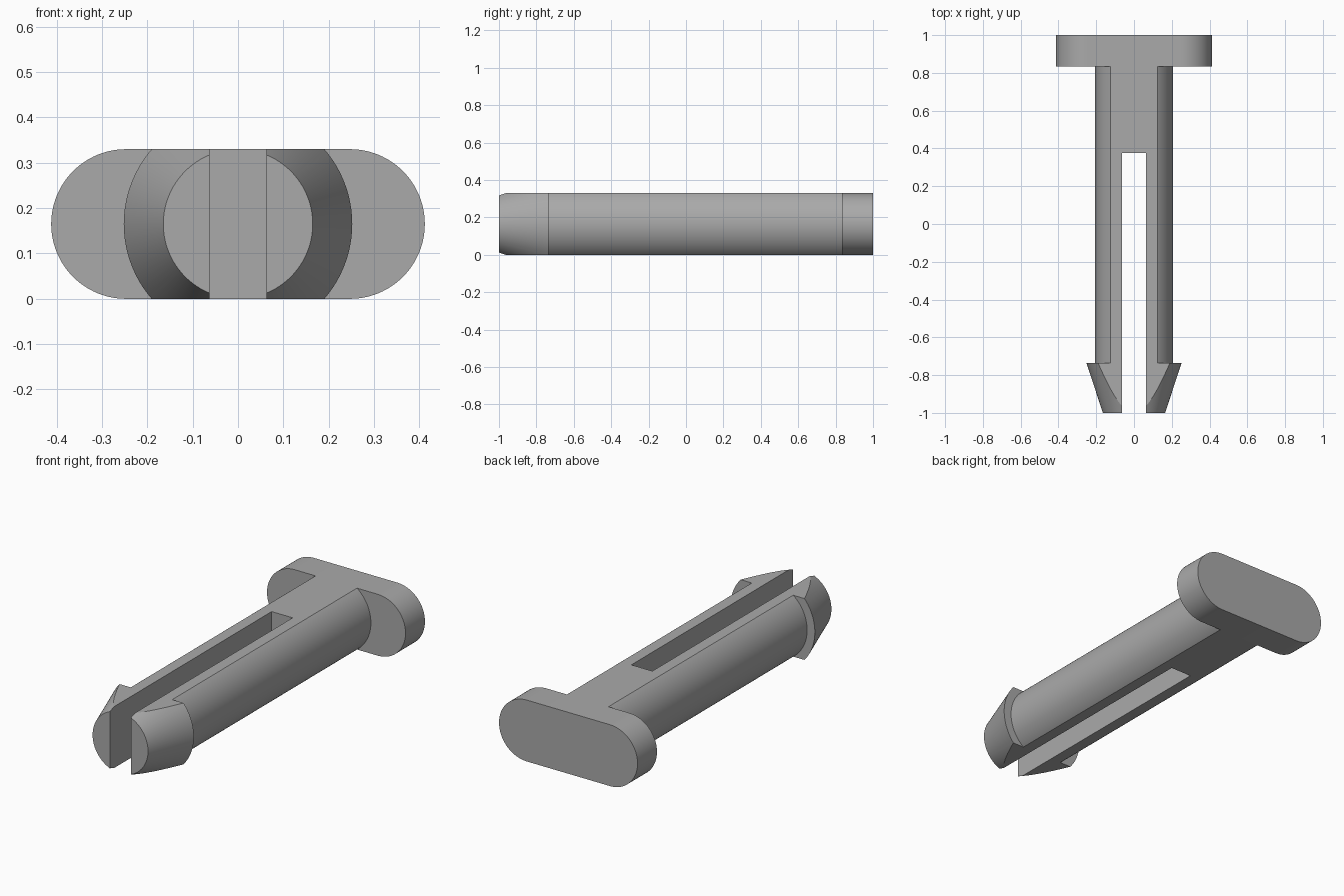
import bpy, bmesh
from math import pi, sin, cos, radians

HALF = 0.165          # half thickness of the whole pin
SLOT = 0.0625         # half width of the slot
SEGS = 96

cube = bpy.data.objects.get("Cube")
if cube:
    bpy.data.objects.remove(cube)

grey = bpy.data.materials.new("light grey plastic")
grey.use_nodes = True
COLOUR = (0.4, 0.4, 0.4, 1)
grey.diffuse_color = COLOUR
grey.node_tree.nodes["Principled BSDF"].inputs["Base Color"].default_value = COLOUR


def make_object(name, bm):
    bmesh.ops.recalc_face_normals(bm, faces=bm.faces)
    mesh = bpy.data.meshes.new(name)
    bm.to_mesh(mesh)
    bm.free()
    mesh.materials.append(grey)
    obj = bpy.data.objects.new(name, mesh)
    bpy.context.collection.objects.link(obj)
    return obj


def loft(name, rings):
    """Skin a list of closed rings and cap both ends."""
    bm = bmesh.new()
    rows = [[bm.verts.new(p) for p in ring] for ring in rings]
    for a, b in zip(rows, rows[1:]):
        for i in range(len(a)):
            j = (i + 1) % len(a)
            bm.faces.new((a[i], a[j], b[j], b[i]))
    bm.faces.new(rows[0])
    bm.faces.new(rows[-1])
    return make_object(name, bm)


def circle(y, r):
    angles = [2 * pi * i / SEGS for i in range(SEGS)]
    return [(r * cos(a), y, HALF + r * sin(a)) for a in angles]


def stadium(y, shift):
    n = SEGS // 2
    ring = []
    for side in (0, 1):
        for i in range(n + 1):
            a = -pi / 2 + pi * (i / n + side)
            ring.append((HALF * cos(a) + (-shift if side else shift), y, HALF + HALF * sin(a)))
    return ring


def box(name, low, high):
    bm = bmesh.new()
    bmesh.ops.create_cube(bm, size=1)
    for v in bm.verts:
        v.co = [h if c > 0 else l for c, l, h in zip(v.co, low, high)]
    return make_object(name, bm)


def cut(obj, cutter, operation):
    mod = obj.modifiers.new("cut", "BOOLEAN")
    mod.operation = operation
    mod.solver = "EXACT"
    mod.object = cutter
    bpy.context.view_layer.objects.active = obj
    bpy.ops.object.modifier_apply(modifier=mod.name)
    bpy.data.objects.remove(cutter)


def smooth(obj):
    bpy.ops.object.select_all(action="DESELECT")
    obj.select_set(True)
    bpy.context.view_layer.objects.active = obj
    bpy.ops.object.shade_smooth_by_angle(angle=radians(20))


# Round shaft with a barbed, tapered tip
shaft = loft("split_shaft", [circle(-1, 0.1648), circle(-0.735, 0.252),
                             circle(-0.735, 0.206), circle(0.835, 0.206)])
# Flats on top and bottom, then the slot that splits the prongs
cut(shaft, box("flats_cutter", (-1, -2, 0), (1, 2, 2 * HALF)), "INTERSECT")
cut(shaft, box("slot_cutter", (-SLOT, -2, -1), (SLOT, 0.375, 1)), "DIFFERENCE")
smooth(shaft)

# Oblong head
head = loft("oblong_head", [stadium(0.835, 0.412 - HALF), stadium(1, 0.412 - HALF)])
smooth(head)
